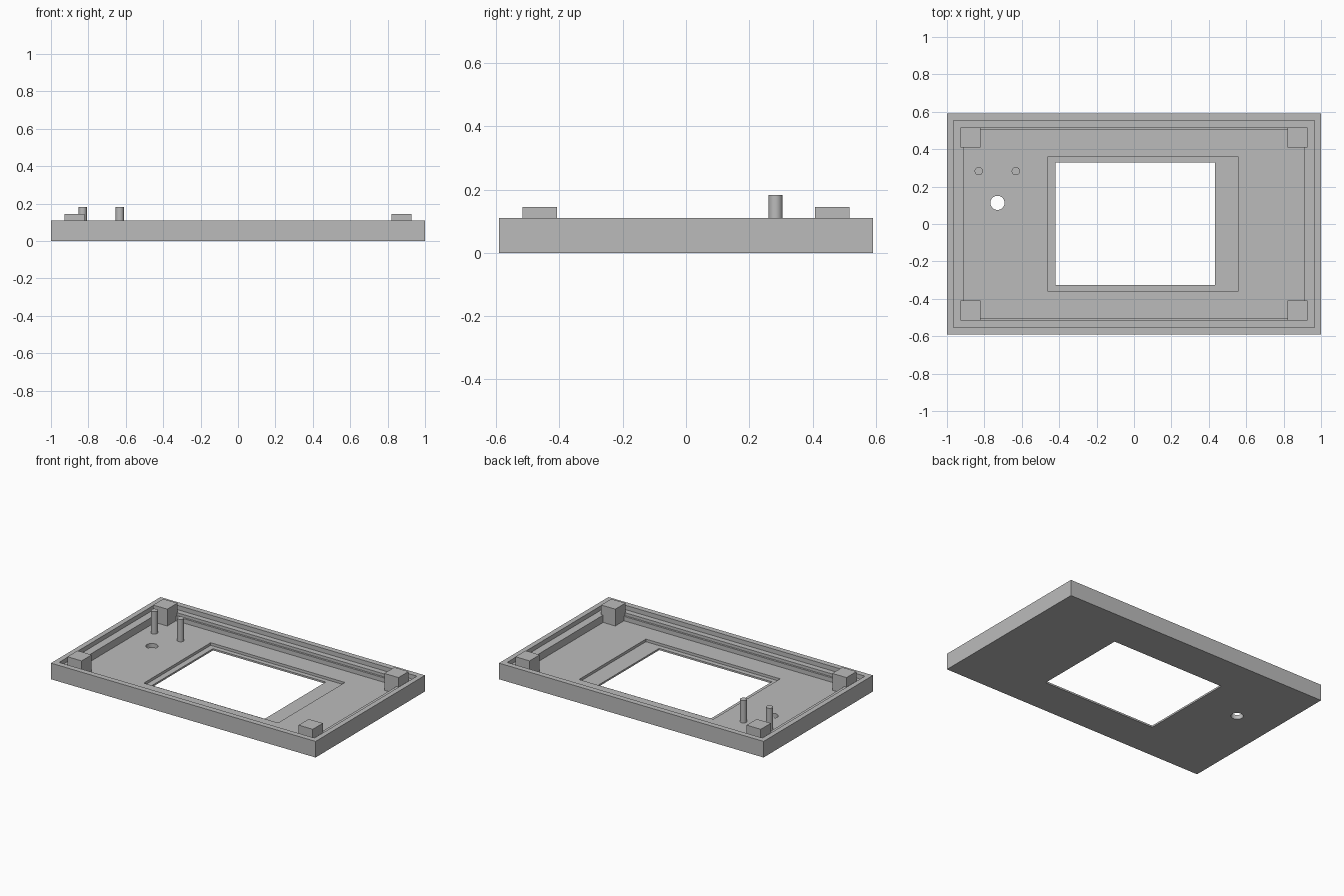
import bpy
import bmesh
import math
from mathutils import Matrix, Vector

cube = bpy.data.objects.get("Cube")
if cube:
    bpy.data.objects.remove(cube, do_unlink=True)

grey = bpy.data.materials.new("plain grey")
grey.use_nodes = True
grey.diffuse_color = (0.5, 0.5, 0.5, 1)
grey.node_tree.nodes["Principled BSDF"].inputs["Base Color"].default_value = (0.5, 0.5, 0.5, 1)


def finish(name, bm):
    mesh = bpy.data.meshes.new(name)
    bm.to_mesh(mesh)
    bm.free()
    mesh.materials.append(grey)
    obj = bpy.data.objects.new(name, mesh)
    bpy.context.collection.objects.link(obj)
    return obj


def box(name, low, high):
    low, high = Vector(low), Vector(high)
    bm = bmesh.new()
    place = Matrix.Translation((low + high) / 2) @ Matrix.Diagonal((*(high - low), 1))
    bmesh.ops.create_cube(bm, size=1, matrix=place)
    return finish(name, bm)


def cylinder(name, x, y, radius, bottom, top):
    bm = bmesh.new()
    bmesh.ops.create_cone(bm, cap_ends=True, segments=32, radius1=radius, radius2=radius,
                          depth=top - bottom,
                          matrix=Matrix.Translation((x, y, (bottom + top) / 2)))
    return finish(name, bm)


def smooth(obj):
    bpy.ops.object.select_all(action='DESELECT')
    obj.select_set(True)
    bpy.context.view_layer.objects.active = obj
    bpy.ops.object.shade_smooth_by_angle(angle=math.radians(30))


FLOOR, LEDGE, SHELF, RIM, ABOVE = 0.03, 0.08, 0.06, 0.11, 0.3

# Tray: solid slab hollowed out by stepped cutters
tray = box("tray", (-1, -0.591, 0), (1, 0.591, RIM))
cutters = [
    box("rim_cutter", (-0.965, -0.553, LEDGE), (0.965, 0.553, ABOVE)),
    box("shelf_cutter", (-0.87, -0.515, SHELF), (0.87, 0.515, ABOVE)),
    box("cavity_cutter", (-0.912, -0.502, FLOOR), (0.912, 0.502, ABOVE)),
    box("window_recess_cutter", (-0.46, -0.36, 0.012), (0.555, 0.362, ABOVE)),
    box("window_cutter", (-0.42, -0.327, -0.1), (0.432, 0.33, ABOVE)),
    cylinder("hole_cutter", -0.73, 0.113, 0.038, -0.1, ABOVE),
]
for cutter in cutters:
    cutter.hide_render = True
    mod = tray.modifiers.new(cutter.name, 'BOOLEAN')
    mod.operation = 'DIFFERENCE'
    mod.solver = 'EXACT'
    mod.object = cutter

# Bake the cuts and discard the cutters
bpy.context.view_layer.update()
graph = bpy.context.evaluated_depsgraph_get()
carved = bpy.data.meshes.new_from_object(tray.evaluated_get(graph))
tray.modifiers.clear()
tray.data = carved
for cutter in cutters:
    bpy.data.objects.remove(cutter, do_unlink=True)
smooth(tray)

# Corner blocks standing on the floor and rising over the rim
for x_name, sx in (("right", -1), ("left", 1)):
    for y_name, sy in (("front", -1), ("back", 1)):
        xs = sorted((sx * 0.82, sx * 0.927))
        ys = sorted((sy * 0.408, sy * 0.517))
        box(f"corner_block_{y_name}_{x_name}",
            (xs[0], ys[0], FLOOR - 0.005), (xs[1], ys[1], 0.145))

# Mounting pins
for name, x in (("outer", -0.83), ("inner", -0.632)):
    smooth(cylinder(f"mounting_pin_{name}", x, 0.283, 0.022, FLOOR - 0.005, 0.183))
